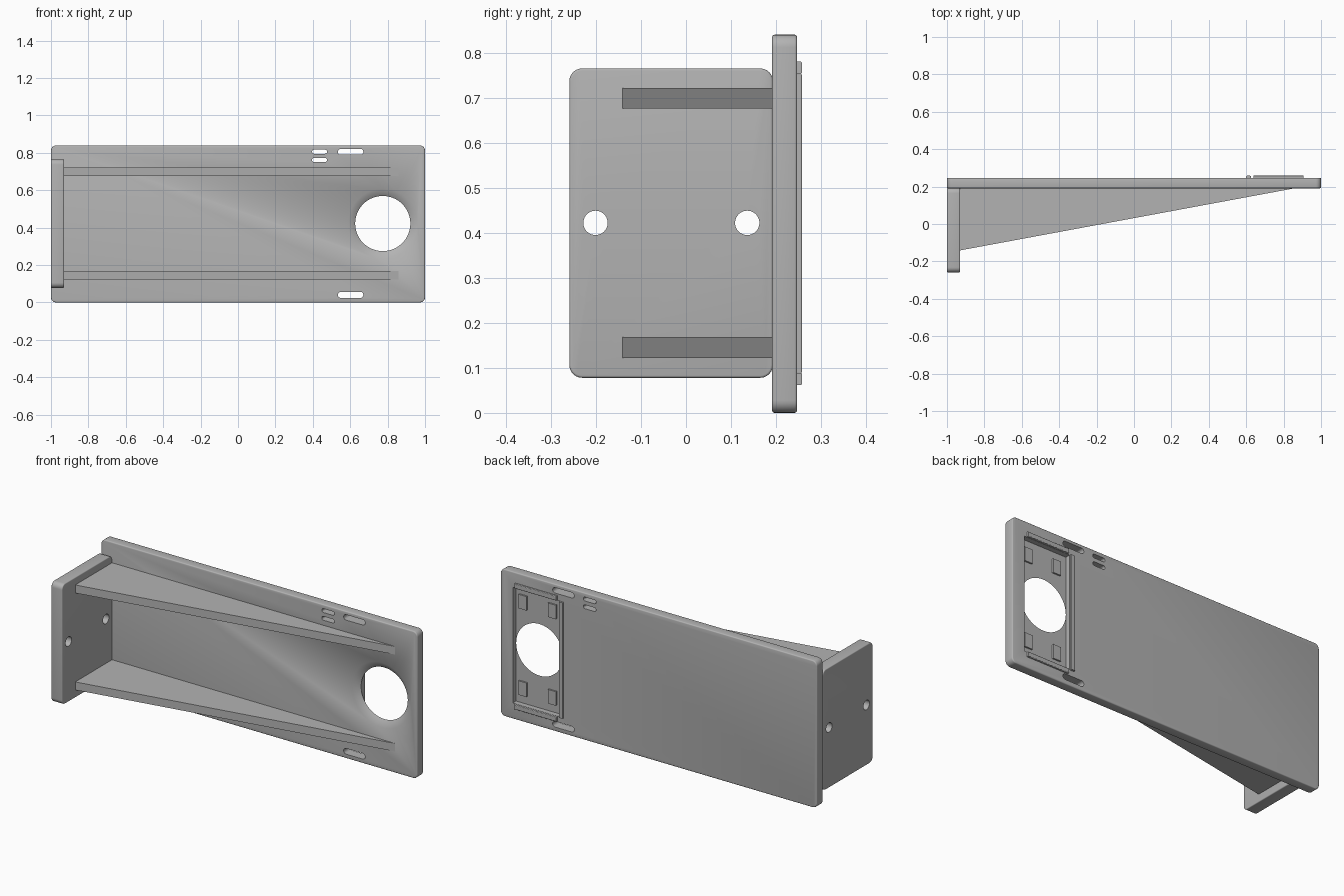
import bpy, bmesh, math
from mathutils import Matrix, Vector

cube = bpy.data.objects.get("Cube")
if cube:
    bpy.data.objects.remove(cube, do_unlink=True)

grey = bpy.data.materials.new("plain grey")
grey.use_nodes = True
grey.diffuse_color = (0.45, 0.45, 0.45, 1)
grey.node_tree.nodes["Principled BSDF"].inputs["Base Color"].default_value = (0.45, 0.45, 0.45, 1)

BACK, FRONT, MID = 0.247, 0.191, 0.422   # plate faces in y, centre height
HOLE_X = 0.774


def finish(name, bm):
    bmesh.ops.recalc_face_normals(bm, faces=bm.faces)
    mesh = bpy.data.meshes.new(name)
    bm.to_mesh(mesh)
    bm.free()
    mesh.materials.append(grey)
    obj = bpy.data.objects.new(name, mesh)
    bpy.context.collection.objects.link(obj)
    return obj


def block(name, lo, hi, axis=None, radius=0.0, edge=0.0):
    """Box between two corners; edges along axis rounded, rims softened."""
    lo, hi = Vector(lo), Vector(hi)
    bm = bmesh.new()
    bmesh.ops.create_cube(bm, size=1, matrix=Matrix.Translation((lo + hi) / 2)
                          @ Matrix.Diagonal((*(hi - lo), 1)))
    if radius:
        along = [e for e in bm.edges
                 if abs((e.verts[0].co - e.verts[1].co).normalized()[axis]) > 0.9]
        bmesh.ops.bevel(bm, geom=along, offset=radius, segments=6,
                        affect='EDGES', profile=0.5)
    if edge:
        rim = [e for e in bm.edges
               if abs(e.verts[0].co[axis] - e.verts[1].co[axis]) < 1e-5]
        bmesh.ops.bevel(bm, geom=rim, offset=edge, segments=3,
                        affect='EDGES', profile=0.5)
    return finish(name, bm)


def cone(name, start, end, r1, r2):
    """Round cutter running from start to end."""
    start, end = Vector(start), Vector(end)
    axis = end - start
    bm = bmesh.new()
    turn = axis.to_track_quat('Z', 'Y').to_matrix().to_4x4()
    bmesh.ops.create_cone(bm, cap_ends=True, segments=64, radius1=r1, radius2=r2,
                          depth=axis.length,
                          matrix=Matrix.Translation((start + end) / 2) @ turn)
    return finish(name, bm)


def select(obj):
    bpy.ops.object.select_all(action='DESELECT')
    obj.select_set(True)
    bpy.context.view_layer.objects.active = obj


def cut(obj, cutters):
    select(obj)
    for c in cutters:
        mod = obj.modifiers.new("cut", 'BOOLEAN')
        mod.operation = 'DIFFERENCE'
        mod.solver = 'EXACT'
        mod.object = c
        bpy.ops.object.modifier_apply(modifier=mod.name)
        bpy.data.objects.remove(c, do_unlink=True)


def smooth(obj):
    select(obj)
    bpy.ops.object.shade_smooth_by_angle(angle=math.radians(35))


# Large mounting plate with recess, flared lens hole and strap slots
plate = block("mounting_plate", (-1, FRONT, 0), (1, BACK, 0.84), 1, 0.028, 0.006)
floor = BACK - 0.03
cutters = [block("recess_cut", (0.626, floor, 0.09), (0.922, BACK + 0.05, 0.752))]
# flare is run slightly past the front face to avoid coplanar caps
cutters.append(cone("flare_cut", (HOLE_X, FRONT - 0.01, MID), (HOLE_X, floor + 0.001, MID),
                    0.2, 0.146))
for x1, x2, z1, z2 in ((0.534, 0.67, 0.79, 0.821), (0.534, 0.67, 0.024, 0.057),
                       (0.396, 0.476, 0.795, 0.817), (0.396, 0.476, 0.751, 0.773)):
    cutters.append(block("slot_cut", (x1, FRONT - 0.05, z1), (x2, BACK + 0.05, z2),
                         1, (z2 - z1) * 0.49))
cut(plate, cutters)
smooth(plate)

# Side flange with two screw holes
flange = block("side_flange", (-1, -0.259, 0.078), (-0.93, FRONT + 0.002, 0.765),
               0, 0.028, 0.005)
cut(flange, [cone("screw_cut", (-1.1, y, MID), (-0.8, y, MID), 0.027, 0.027)
             for y in (-0.201, 0.136)])
smooth(flange)

# Two triangular ribs between flange and plate
for name, z in (("lower_rib", 0.122), ("upper_rib", 0.676)):
    bm = bmesh.new()
    face = bm.faces.new([bm.verts.new((x, y, z)) for x, y in
                         ((-0.935, -0.142), (-0.935, FRONT + 0.002), (0.87, FRONT + 0.002))])
    grown = bmesh.ops.extrude_face_region(bm, geom=[face])["geom"]
    bmesh.ops.translate(bm, vec=(0, 0, 0.046),
                        verts=[v for v in grown if isinstance(v, bmesh.types.BMVert)])
    finish(name, bm)

# Raised rails around the recess
TOP = 0.258
block("upper_rail", (0.64, BACK - 0.003, 0.753), (0.905, TOP, 0.78), 0, 0.004)
block("lower_rail", (0.64, BACK - 0.003, 0.062), (0.905, TOP, 0.089), 0, 0.004)
block("side_rail", (0.6, BACK - 0.003, 0.09), (0.625, TOP, 0.752), 2, 0.004)

# Four small pads on the recess floor
for side, x in (("left", 0.875), ("right", 0.69)):
    for level, z in (("lower", 0.175), ("upper", 0.669)):
        block(f"{level}_{side}_pad", (x - 0.025, floor - 0.003, z - 0.04),
              (x + 0.025, floor + 0.009, z + 0.04))
